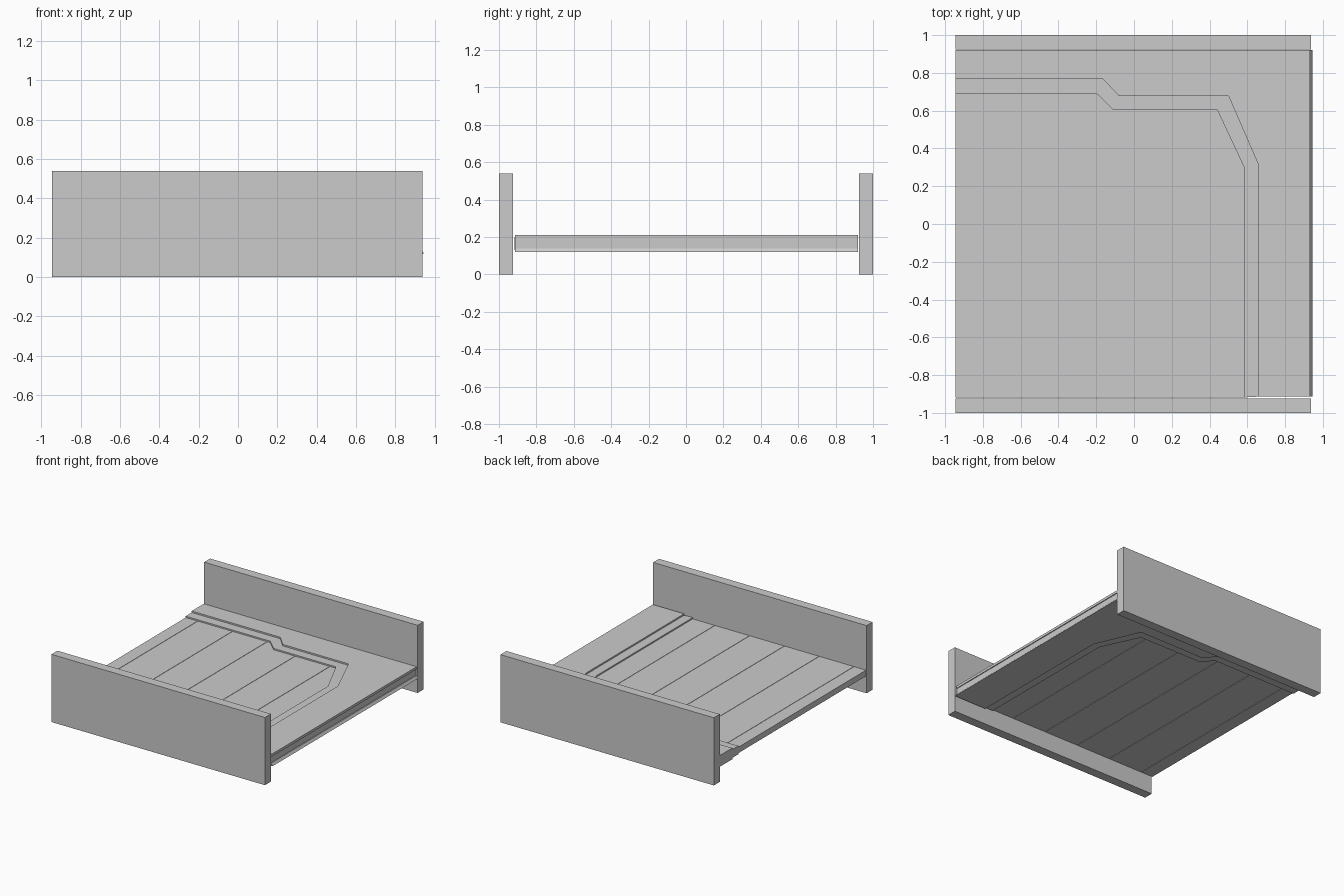
import bpy, bmesh
from mathutils import Vector

if "Cube" in bpy.data.objects:
    bpy.data.objects.remove(bpy.data.objects["Cube"])


def slab(name, pts, z0, z1, xmin=None, xmax=None):
    """Extrude a plan outline from z0 to z1, optionally keeping only xmin..xmax."""
    bm = bmesh.new()
    bm.faces.new([bm.verts.new((x, y, z0)) for x, y in pts])
    for x, n in ((xmin, -1), (xmax, 1)):
        if x is not None:
            bmesh.ops.bisect_plane(bm, geom=bm.verts[:] + bm.edges[:] + bm.faces[:],
                                   plane_co=(x, 0, 0), plane_no=(n, 0, 0), clear_outer=True)
    ext = bmesh.ops.extrude_face_region(bm, geom=bm.faces[:], use_keep_orig=True)
    top = [v for v in ext["geom"] if isinstance(v, bmesh.types.BMVert)]
    bmesh.ops.translate(bm, verts=top, vec=Vector((0, 0, z1 - z0)))
    bmesh.ops.recalc_face_normals(bm, faces=bm.faces[:])
    mesh = bpy.data.meshes.new(name)
    bm.to_mesh(mesh)
    bm.free()
    obj = bpy.data.objects.new(name, mesh)
    bpy.context.collection.objects.link(obj)
    return obj


def rect(x0, x1, y0, y1):
    return [(x0, y0), (x1, y0), (x1, y1), (x0, y1)]


L = -0.946
# step lines between the three terraces
inner_line = [(L, 0.692), (-0.2, 0.692), (-0.11, 0.605), (0.44, 0.605), (0.583, 0.3), (0.583, -0.918)]
outer_line = [(L, 0.768), (-0.165, 0.768), (-0.08, 0.678), (0.5, 0.678), (0.656, 0.32), (0.656, -0.914)]

# front and back walls
slab("front_wall", rect(-0.946, 0.938, -1, -0.925), 0, 0.54)
slab("back_wall", rect(-0.946, 0.938, 0.925, 1), 0, 0.54)

# inner floor: planks separated by hairline seams over a thin core
floor = inner_line + [(L, -0.918)]
slab("floor_core", floor, 0.143, 0.183)
seams = [-1, -0.84, -0.533, -0.226, 0.081, 0.388, 1]
for i, (a, b) in enumerate(zip(seams, seams[1:])):
    slab(f"floor_plank_{i + 1}", floor, 0.14, 0.187, a + 0.0015, b - 0.0015)

# middle step strip
slab("step_strip", inner_line + outer_line[::-1], 0.131, 0.198)

# raised border: top plate, recessed core, bottom plate with sloped lip
def border(x):
    return outer_line + [(x, -0.914), (x, 0.92), (L, 0.92)]


slab("border_top", border(0.932), 0.19, 0.21)
slab("border_core", border(0.925), 0.14, 0.19)
bottom = slab("border_bottom", border(0.945), 0.12, 0.14)
for v in bottom.data.vertices:
    if v.co.x > 0.94 and v.co.z > 0.13:
        v.co.x = 0.932
